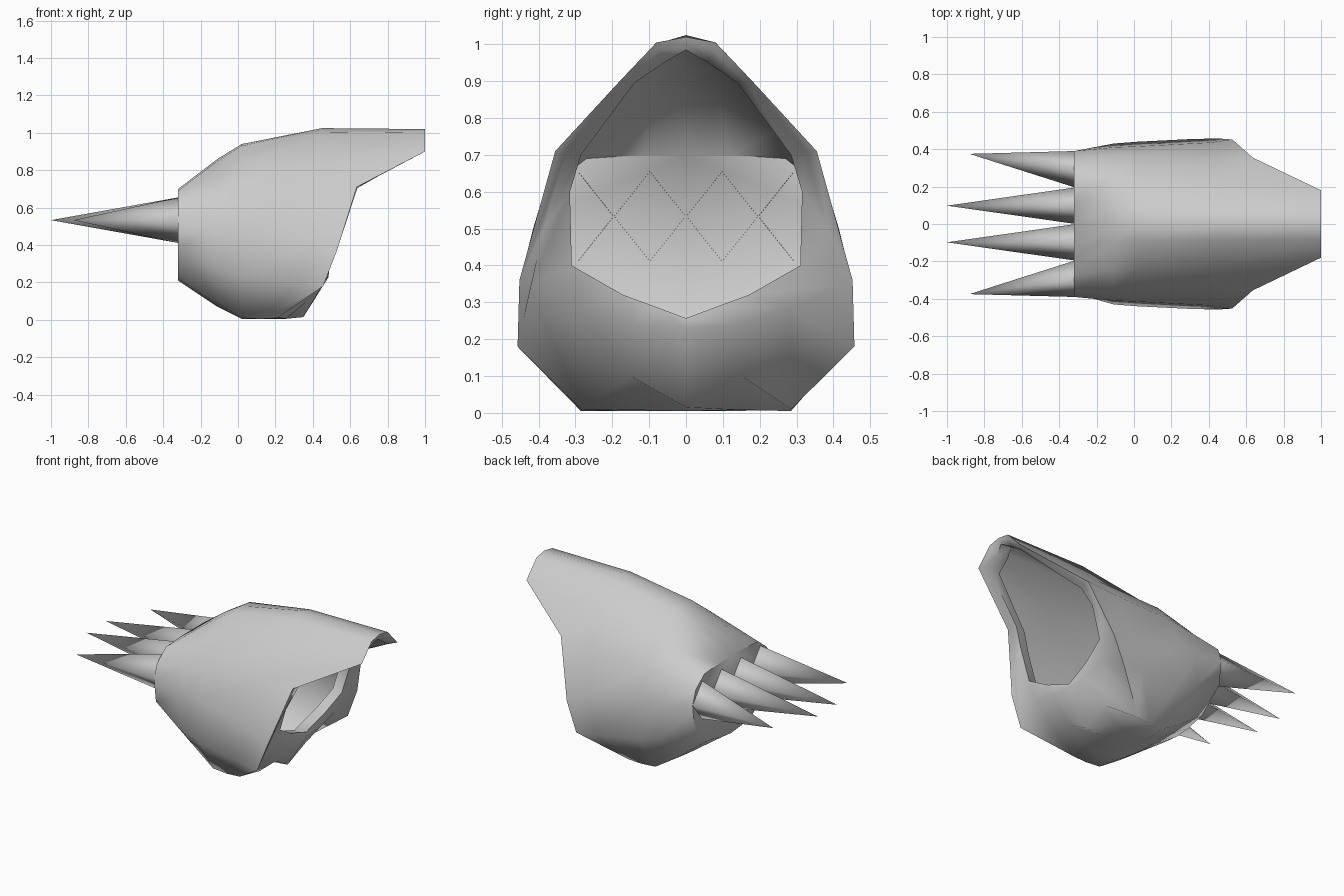
import bpy, bmesh, math

if "Cube" in bpy.data.objects:
    bpy.data.objects.remove(bpy.data.objects["Cube"])

# half cross-sections (x, y, z) from top centre to bottom centre
back = [(-.32, y, z) for y, z in ((0, .70), (.12, .70), (.27, .69), (.36, .62), (.39, .53),
                                  (.37, .38), (.22, .25), (.1, .22), (0, .21))]
rear = [(-.11, y, z) for y, z in ((0, .86), (.09, .85), (.25, .77), (.368, .65), (.41, .5),
                                  (.43, .28), (.26, .09), (.13, .075), (0, .07))]
mid = [(.02, y, z) for y, z in ((0, .94), (.09, .93), (.235, .82), (.36, .68), (.415, .5),
                                (.44, .24), (.28, .01), (.14, .005), (0, .005))]
front = [(.45, 0, 1.025), (.45, .085, 1.0), (.45, .225, .84), (.42, .352, .70), (.40, .435, .42),
         (.32, .455, .20), (.12, .285, .005), (.26, .15, .008), (.25, 0, .005)]
rim = [(1, 0, 1.02), (1, .08, 1.005), (1, .18, .90), (.635, .355, .71), (.525, .452, .36),
       (.455, .457, .18), (.21, .285, .01), (.37, .15, .10), (.35, 0, .015)]
# soft cheek ridge between rim and opening
ridge = [(1, 0, 1.005), (.985, .072, .985), (.98, .165, .898), (.64, .325, .71), (.565, .385, .50),
         (.505, .42, .345), (.485, .28, .28), (.485, .14, .24), (.485, 0, .23)]
lip = [(.985, 0, .985), (.96, .06, .95), (.95, .14, .895), (.63, .285, .70), (.575, .315, .60),
       (.515, .31, .40), (.495, .17, .32), (.485, .08, .287), (.48, 0, .257)]
inner = [(x - .08, y * 1.08, .6 + (z - .6) * 1.02) for x, y, z in lip]


def add_object(name, bm, angle):
    bmesh.ops.recalc_face_normals(bm, faces=bm.faces)
    mesh = bpy.data.meshes.new(name)
    bm.to_mesh(mesh)
    bm.free()
    obj = bpy.data.objects.new(name, mesh)
    bpy.context.collection.objects.link(obj)
    bpy.ops.object.select_all(action='DESELECT')
    bpy.context.view_layer.objects.active = obj
    obj.select_set(True)
    bpy.ops.object.shade_smooth_by_angle(angle=math.radians(angle))


# hollow hood, skinned through closed rings
bm = bmesh.new()
loops = []
for ring in (back, rear, mid, front, rim, ridge, lip, inner):
    pts = ring + [(x, -y, z) for x, y, z in reversed(ring[1:-1])]
    loops.append([bm.verts.new(p) for p in pts])
n = len(loops[0])
for a, b in zip(loops, loops[1:]):
    for i in range(n):
        j = (i + 1) % n
        bm.faces.new((a[i], a[j], b[j], b[i]))
bm.faces.new(loops[0])
add_object("hood", bm, 62)


# four-sided spikes on the back
def spike(name, y, tip_x, tip_y):
    bm = bmesh.new()
    base = [bm.verts.new((-.318, y + dy, .533 + dz))
            for dy, dz in ((.097, 0), (0, .122), (-.097, 0), (0, -.122))]
    tip = bm.verts.new((tip_x, tip_y, .533))
    for i in range(4):
        bm.faces.new((base[i], base[(i + 1) % 4], tip))
    add_object(name, bm, 120)


for side, s in (("left", -1), ("right", 1)):
    spike("inner_spike_" + side, s * .098, -1, s * .098)
    spike("outer_spike_" + side, s * .293, -.88, s * .375)
